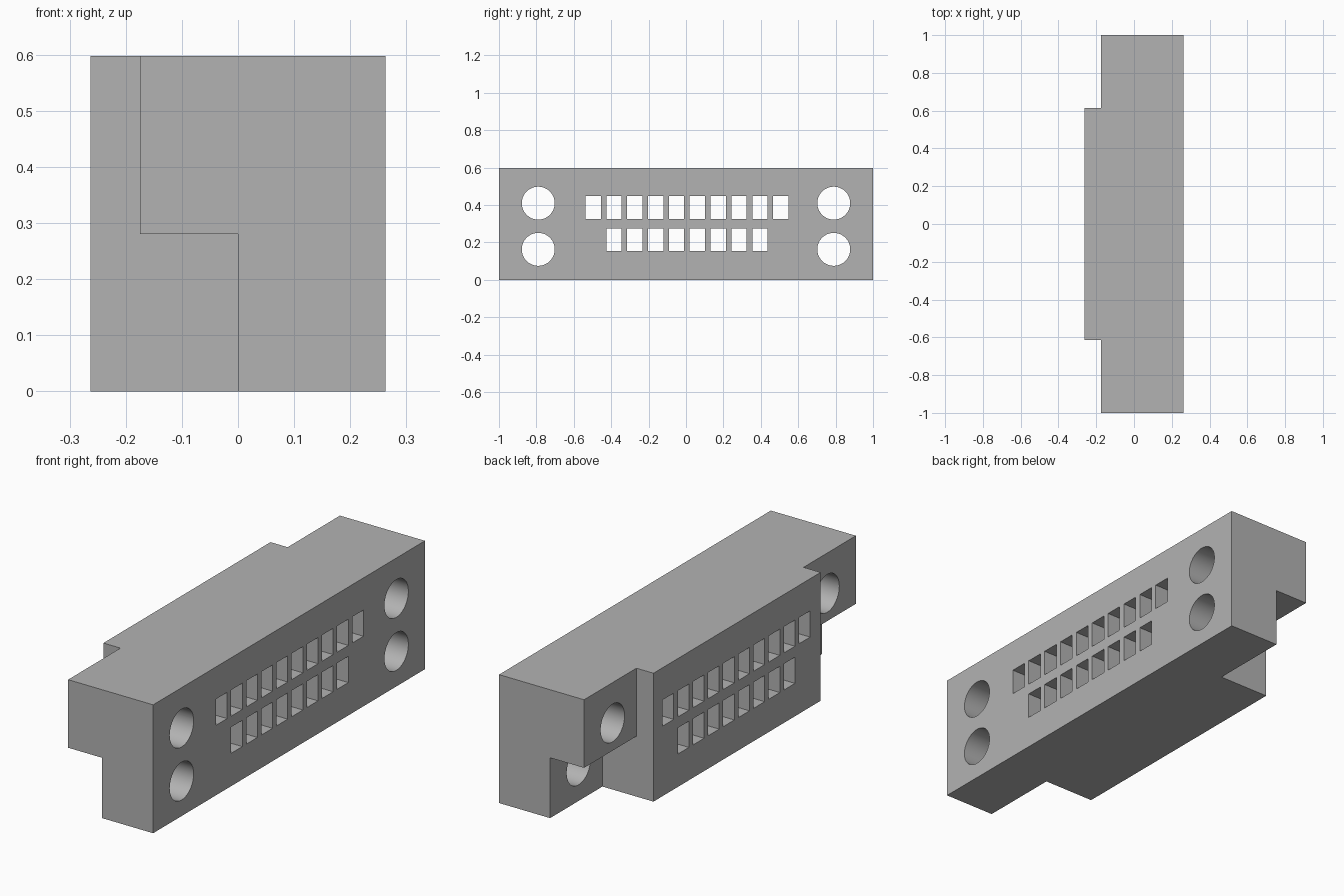
import bpy
import bmesh
import math
from mathutils import Matrix

if "Cube" in bpy.data.objects:
    bpy.data.objects.remove(bpy.data.objects["Cube"], do_unlink=True)

LENGTH, HEIGHT, HALF_DEPTH = 2.0, 0.598, 0.263
SHOULDER = 0.615      # half length of the thick middle section
PITCH = 0.1115        # spacing of the slots


def add_box(bm, x, y, z):
    """Box between the (low, high) pairs given for each axis."""
    pairs = (x, y, z)
    size = [b - a for a, b in pairs]
    middle = [(a + b) / 2 for a, b in pairs]
    bmesh.ops.create_cube(bm, size=1, matrix=Matrix.Translation(middle) @ Matrix.Diagonal((*size, 1)))


def add_bore(bm, y, z, radius):
    """Cylinder running along x."""
    bmesh.ops.create_cone(bm, cap_ends=True, segments=64, radius1=radius, radius2=radius, depth=1,
                          matrix=Matrix.Translation((0, y, z)) @ Matrix.Rotation(math.pi / 2, 4, "Y"))


def add_end_notch(bm, side):
    """Stepped profile extruded along y, leaving an overhanging end lug."""
    profile = [(-0.5, -0.2), (0, -0.2), (0, 0.281), (-0.175, 0.281), (-0.175, 0.8), (-0.5, 0.8)]
    face = bm.faces.new([bm.verts.new((x, side * SHOULDER, z)) for x, z in profile])
    extruded = bmesh.ops.extrude_face_region(bm, geom=[face])["geom"]
    bmesh.ops.translate(bm, vec=(0, side * 0.6, 0),
                        verts=[v for v in extruded if isinstance(v, bmesh.types.BMVert)])


def make_object(name, bm):
    bmesh.ops.recalc_face_normals(bm, faces=bm.faces)
    mesh = bpy.data.meshes.new(name)
    bm.to_mesh(mesh)
    bm.free()
    obj = bpy.data.objects.new(name, mesh)
    bpy.context.collection.objects.link(obj)
    return obj


# Grey material
grey = bpy.data.materials.new("mid grey")
grey.use_nodes = True
grey.diffuse_color = (0.45, 0.45, 0.45, 1)
grey.node_tree.nodes["Principled BSDF"].inputs["Base Color"].default_value = grey.diffuse_color

# Main block
bm = bmesh.new()
add_box(bm, (-HALF_DEPTH, HALF_DEPTH), (-LENGTH / 2, LENGTH / 2), (0, HEIGHT))
body = make_object("connector_block", bm)
body.data.materials.append(grey)

# Stepped notches at both ends
bm = bmesh.new()
for side in (-1, 1):
    add_end_notch(bm, side)
notches = make_object("end_notch_cutter", bm)

# Mounting bores and two rows of through slots
bm = bmesh.new()
for side in (-1, 1):
    for z in (0.41, 0.163):
        add_bore(bm, side * 0.79, z, 0.088)
for count, z in ((10, 0.387), (8, 0.214)):
    for i in range(count):
        y = 0.005 + (i - (count - 1) / 2) * PITCH
        add_box(bm, (-0.5, 0.5), (y - 0.041, y + 0.041), (z - 0.061, z + 0.061))
holes = make_object("hole_cutter", bm)

# Cut the block and drop the cutters
bpy.context.view_layer.objects.active = body
body.select_set(True)
for cutter in (notches, holes):
    cutter.hide_render = True
    cutter.data.materials.append(grey)
    cut = body.modifiers.new(cutter.name, "BOOLEAN")
    cut.operation = "DIFFERENCE"
    cut.solver = "EXACT"
    cut.object = cutter
    bpy.ops.object.modifier_apply(modifier=cut.name)
    bpy.data.objects.remove(cutter, do_unlink=True)

# Smooth bores, crisp edges
bpy.ops.object.select_all(action="DESELECT")
body.select_set(True)
bpy.ops.object.shade_smooth_by_angle(angle=math.radians(30))
